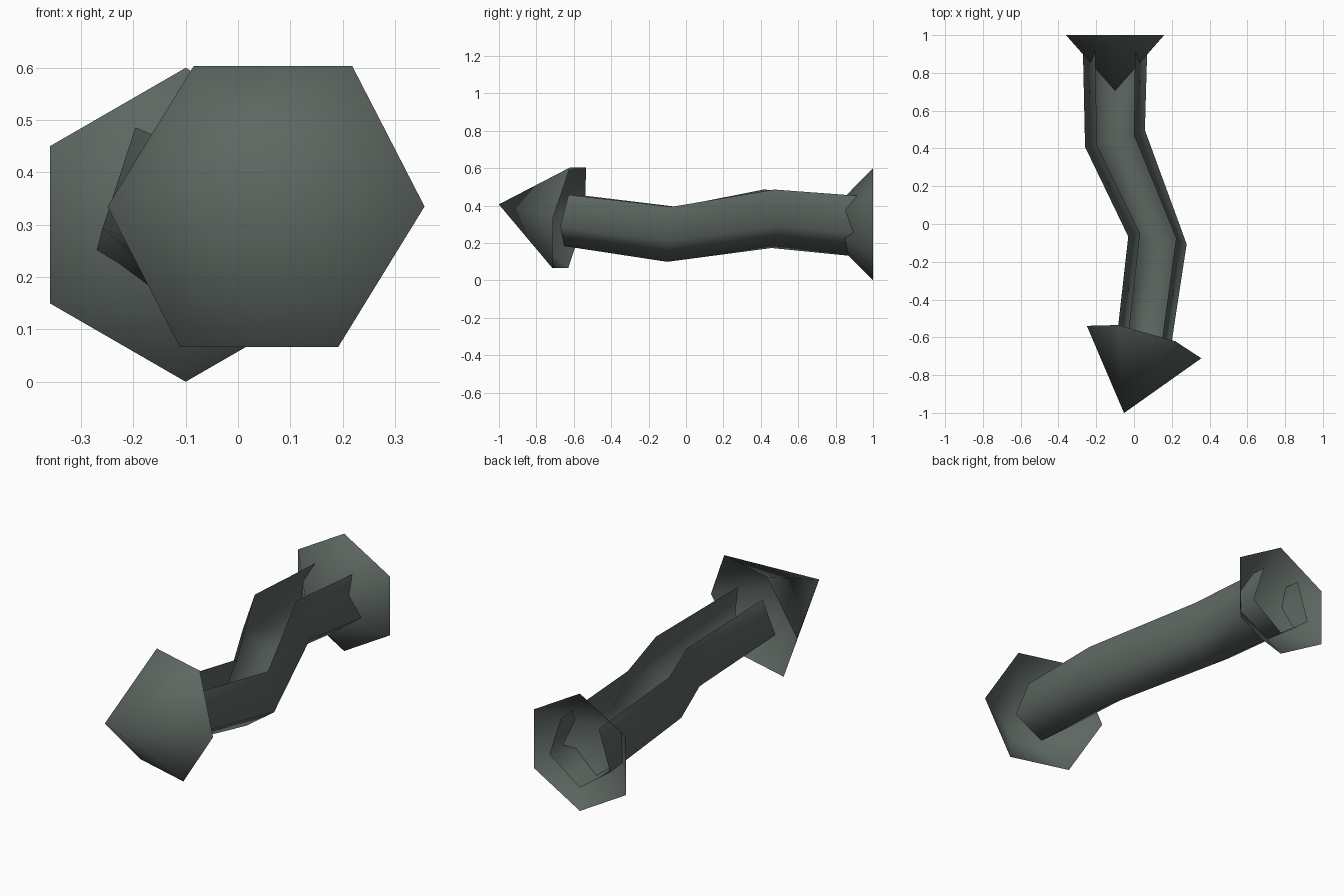
import bpy, bmesh, math
from mathutils import Vector

if "Cube" in bpy.data.objects:
    bpy.data.objects.remove(bpy.data.objects["Cube"])

mat = bpy.data.materials.new("dark grey green")
mat.diffuse_color = (0.11, 0.135, 0.12, 1)
mat.use_nodes = True
mat.node_tree.nodes["Principled BSDF"].inputs["Base Color"].default_value = mat.diffuse_color


def ring(center, tangent, radius, count, start):
    """Points of a regular polygon perpendicular to the tangent."""
    t = Vector(tangent).normalized()
    right = t.cross(Vector((0, 0, 1))).normalized()
    up = right.cross(t)
    return [Vector(center) + radius * (math.cos(a) * right + math.sin(a) * up)
            for a in (start + i * math.tau / count for i in range(count))]


def finish(name, bm):
    mesh = bpy.data.meshes.new(name)
    bm.to_mesh(mesh)
    bm.free()
    for p in mesh.polygons:
        p.use_smooth = True
    mesh.materials.append(mat)
    obj = bpy.data.objects.new(name, mesh)
    bpy.context.collection.objects.link(obj)


def open_cone(name, center, tangent, radius, height, start):
    """Six-sided cone without base, apex pointing against the tangent."""
    bm = bmesh.new()
    base = [bm.verts.new(p) for p in ring(center, tangent, radius, 6, start)]
    apex = bm.verts.new(Vector(center) - Vector(tangent).normalized() * height)
    for i in range(6):
        bm.faces.new((base[i], apex, base[(i + 1) % 6]))
    bm.normal_update()
    mid = Vector(center) * 0.75 + apex.co * 0.25
    f = next(iter(bm.faces))
    if f.normal.dot(f.calc_center_median() - mid) < 0:
        bmesh.ops.reverse_faces(bm, faces=bm.faces[:])
    finish(name, bm)


# Bent channel: five-point section, open along the top
path = [((0.0535, -0.625, 0.335), (0.283, 1, -0.19), 0.154),
        ((0.125, -0.08, 0.262), (0.13, 1, -0.13), 0.164),
        ((-0.10, 0.45, 0.346), (-0.28, 1, 0.05), 0.173),
        ((-0.10, 1.0, 0.30), (0, 1, 0), 0.181)]
bm = bmesh.new()
rows = [[bm.verts.new(p) for p in ring(c, t, r, 5, math.radians(126))]
        for c, t, r in path]
for a, b in zip(rows, rows[1:]):
    for i in range(4):
        bm.faces.new((a[i], a[i + 1], b[i + 1], b[i]))
bm.normal_update()
bm.faces.ensure_lookup_table()
if bm.faces[0].normal.x > 0:  # first strip is the left wall
    bmesh.ops.reverse_faces(bm, faces=bm.faces[:])
finish("bent_channel", bm)

# Open cones at both ends
open_cone("front_cone", path[0][0], path[0][1], 0.315, 0.397, 0)
open_cone("back_cone", path[3][0], path[3][1], 0.30, 0.296, math.radians(90))
